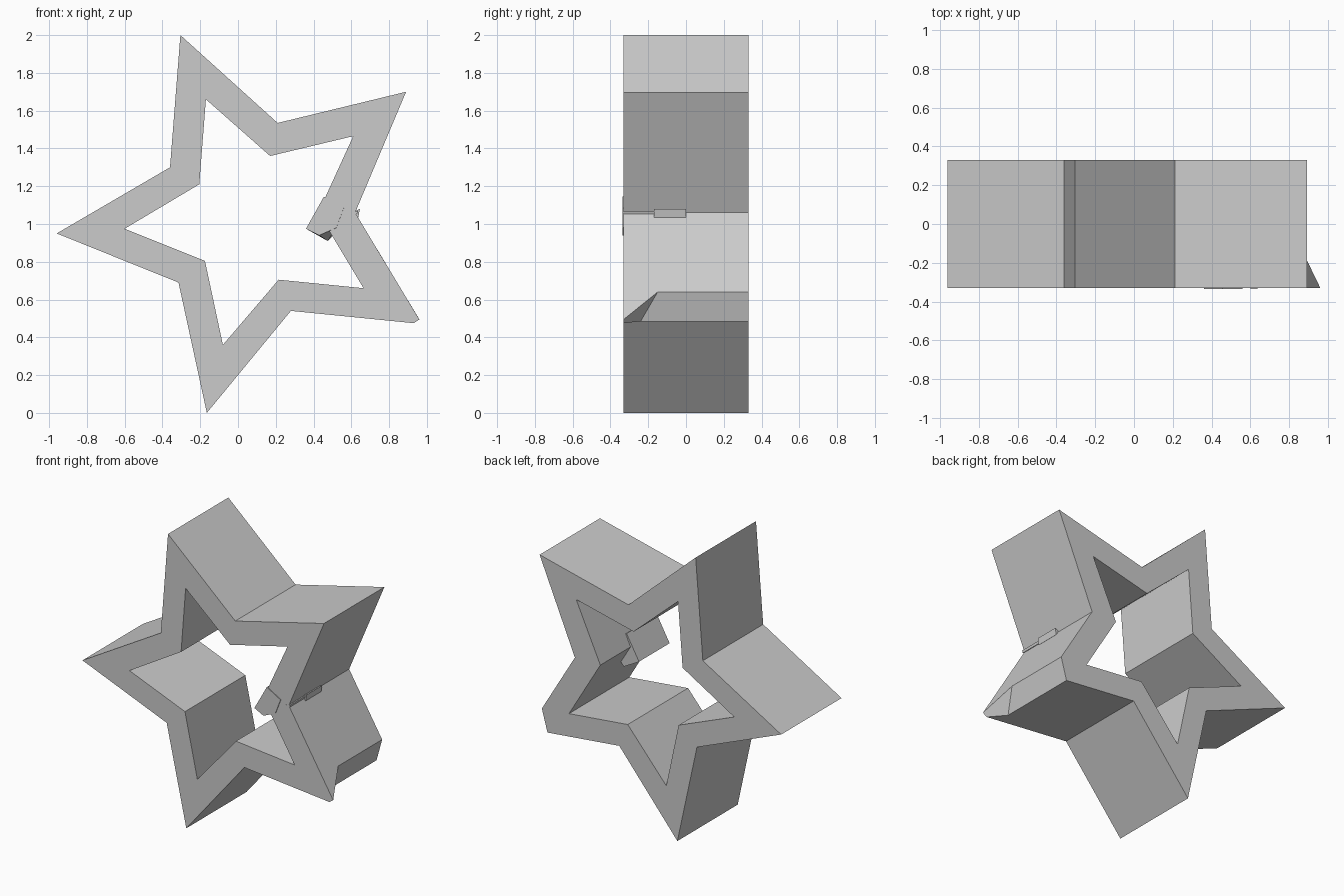
import bpy, bmesh

cube = bpy.data.objects.get("Cube")
if cube:
    bpy.data.objects.remove(cube, do_unlink=True)

grey = bpy.data.materials.new("plain grey")
grey.use_nodes = True
grey.diffuse_color = (0.6, 0.6, 0.6, 1)
grey.node_tree.nodes["Principled BSDF"].inputs["Base Color"].default_value = (0.6, 0.6, 0.6, 1)

FRONT, BACK = -0.33, 0.33


def finish(bm, name):
    bmesh.ops.recalc_face_normals(bm, faces=bm.faces)
    mesh = bpy.data.meshes.new(name)
    bm.to_mesh(mesh)
    bm.free()
    mesh.materials.append(grey)
    obj = bpy.data.objects.new(name, mesh)
    bpy.context.collection.objects.link(obj)
    return obj


def loop(bm, points, y):
    return [bm.verts.new((x, y, z)) for x, z in points]


def loft(name, front, back, y0, y1):
    """Solid between two outlines with matching corners."""
    bm = bmesh.new()
    a, b = loop(bm, front, y0), loop(bm, back, y1)
    bm.faces.new(a)
    bm.faces.new(b)
    for i in range(len(a)):
        j = (i + 1) % len(a)
        bm.faces.new((a[i], a[j], b[j], b[i]))
    return finish(bm, name)


# Star ring: outlines run from the valley above the clipped tip round to the one below it
outer = [(0.28, 0.54), (-0.165, 0.0), (-0.315, 0.69), (-0.96, 0.95), (-0.36, 1.30),
         (-0.305, 2.0), (0.21, 1.535), (0.89, 1.70), (0.62, 1.06)]
inner = [(0.215, 0.705), (-0.08, 0.36), (-0.175, 0.805), (-0.60, 0.975), (-0.205, 1.21),
         (-0.17, 1.66), (0.17, 1.36), (0.61, 1.465), (0.425, 1.06)]
inner_tip = [(0.665, 0.66)]
tip_front = [(0.96, 0.495), (0.93, 0.475)]
tip_back = [(0.873, 0.64), (0.83, 0.485)]

bm = bmesh.new()
of, ob = loop(bm, outer, FRONT), loop(bm, outer, BACK)
nf, nb = loop(bm, inner, FRONT), loop(bm, inner, BACK)
itf, itb = loop(bm, inner_tip, FRONT)[0], loop(bm, inner_tip, BACK)[0]
tf, tb = loop(bm, tip_front, FRONT), loop(bm, tip_back, BACK)
mid = [bm.verts.new((x, y, z)) for (x, z), y in zip(tip_back, (-0.15, -0.24))]
for i in range(len(outer) - 1):
    j = i + 1
    for quad in ((of[i], of[j], nf[j], nf[i]), (ob[i], ob[j], nb[j], nb[i]),
                 (of[i], of[j], ob[j], ob[i]), (nf[i], nf[j], nb[j], nb[i])):
        bm.faces.new(quad)

# Clipped tip: both arms, their end walls and the slanted cut
for o, t in ((-1, 0), (0, 1)):
    bm.faces.new((of[o], tf[t], itf, nf[o]))
    bm.faces.new((ob[o], tb[t], itb, nb[o]))
    bm.faces.new((nf[o], itf, itb, nb[o]))
    bm.faces.new((of[o], tf[t], mid[t], tb[t], ob[o]))
bm.faces.new((tf[0], tf[1], itf))
bm.faces.new((tb[0], tb[1], itb))
bm.faces.new((tf[0], tf[1], mid[1], mid[0]))
bm.faces.new((mid[0], mid[1], tb[1], tb[0]))
finish(bm, "star_ring")

# Peg through the inner valley, undercut at its front
peg_back = [(0.36, 0.975), (0.455, 1.145), (0.56, 1.085), (0.56, 1.0), (0.475, 0.91)]
peg_front = peg_back[:3] + [(0.52, 0.98), (0.43, 0.94)]
loft("inner_peg", peg_front, peg_back, -0.335, 0.0)

# Small end of the peg showing in the outer valley
nub = [(0.60, 1.06), (0.645, 1.08), (0.637, 1.035)]
nub_thin = [(0.60, 1.06), (0.635, 1.068), (0.63, 1.052)]
loft("outer_nub", nub, nub, -0.17, 0.0)
loft("outer_nub_end", nub_thin, nub_thin, -0.335, -0.17)
